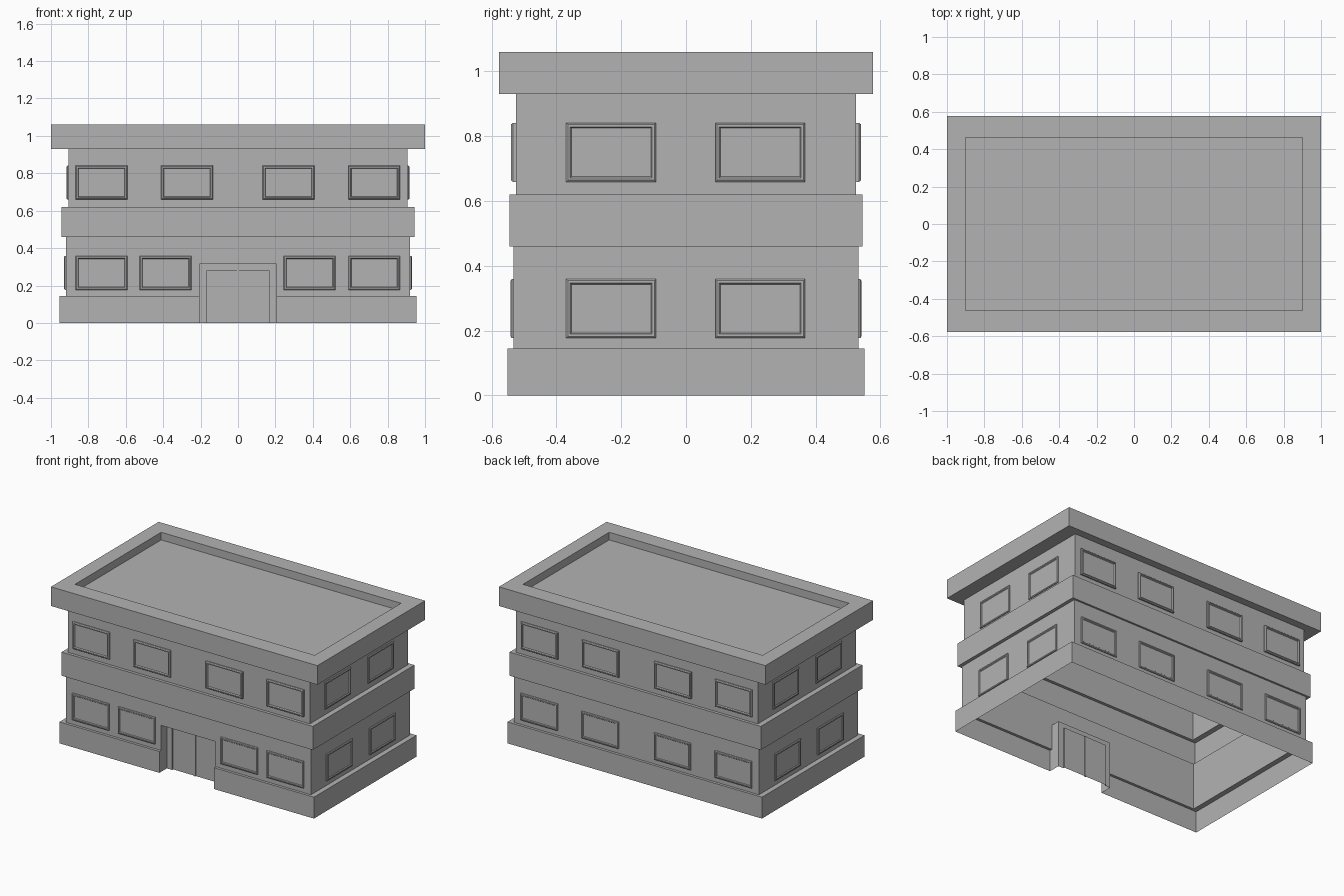
import bpy, bmesh, math
from mathutils import Matrix, Vector

cube = bpy.data.objects.get("Cube")
if cube:
    bpy.data.objects.remove(cube, do_unlink=True)

GREY = (0.45, 0.45, 0.45, 1.0)
mat = bpy.data.materials.new("plain_grey")
mat.use_nodes = True
mat.diffuse_color = GREY
mat.node_tree.nodes["Principled BSDF"].inputs["Base Color"].default_value = GREY


def finish(name, bm, matrix=None, fix_normals=False):
    bmesh.ops.remove_doubles(bm, verts=bm.verts, dist=0.0001)
    if fix_normals:
        bmesh.ops.recalc_face_normals(bm, faces=bm.faces)
    mesh = bpy.data.meshes.new(name)
    bm.to_mesh(mesh)
    bm.free()
    mesh.materials.append(mat)
    obj = bpy.data.objects.new(name, mesh)
    bpy.context.collection.objects.link(obj)
    if matrix:
        obj.matrix_world = matrix
    return obj


def quad(bm, *points):
    return bm.faces.new([bm.verts.new(p) for p in points])


def rect_face(bm, x0, x1, z0, z1, y=0.0):
    """Upright rectangle facing -y."""
    return quad(bm, (x0, y, z0), (x1, y, z0), (x1, y, z1), (x0, y, z1))


def inset(bm, face, thickness, depth):
    bmesh.ops.inset_individual(bm, faces=[face], thickness=thickness, depth=depth)


# Building shell: stepped rings, open underneath, with a doorway left in the front
DOOR_X, DOOR_Z, DOOR_Y = 0.205, 0.315, -0.47
rings = [  # half width, half depth, height
    (0.955, 0.55, 0), (0.955, 0.55, 0.145),
    (0.92, 0.532, 0.145), (0.92, 0.532, DOOR_Z), (0.92, 0.532, 0.46),
    (0.943, 0.545, 0.46), (0.943, 0.545, 0.62),
    (0.907, 0.525, 0.62), (0.907, 0.525, 0.93),
    (1, 0.577, 0.93), (1, 0.577, 1.06),
    (0.9, 0.462, 1.06), (0.9, 0.462, 1.008),
]


def ring_points(hx, hy, z):
    return [Vector(p) for p in ((-hx, -hy, z), (-DOOR_X, -hy, z), (DOOR_X, -hy, z),
                                (hx, -hy, z), (hx, hy, z), (-hx, hy, z))]


bm = bmesh.new()
for lower, upper in zip(rings, rings[1:]):
    a, b = ring_points(*lower), ring_points(*upper)
    for i in range(6):
        j = (i + 1) % 6
        if i == 1 and upper[2] <= DOOR_Z:
            continue
        quad(bm, a[i], a[j], b[j], b[i])
bm.faces.new([bm.verts.new(p) for p in ring_points(*rings[-1])])

# Doorway jambs and head
for side in (-1, 1):
    x = side * DOOR_X
    for (_, hy, z0), (_, _, z1) in ((rings[0], rings[1]), (rings[2], rings[3])):
        pts = [(x, -hy, z0), (x, DOOR_Y, z0), (x, DOOR_Y, z1), (x, -hy, z1)]
        quad(bm, *(pts if side < 0 else pts[::-1]))
wall_y = -rings[3][1]
quad(bm, (-DOOR_X, wall_y, DOOR_Z), (-DOOR_X, DOOR_Y, DOOR_Z),
     (DOOR_X, DOOR_Y, DOOR_Z), (DOOR_X, wall_y, DOOR_Z))
bmesh.ops.remove_doubles(bm, verts=bm.verts, dist=0.0001)
bmesh.ops.dissolve_limit(bm, angle_limit=math.radians(1), verts=bm.verts, edges=bm.edges)
finish("building_shell", bm)

# Door frame: face strips and returns around the leaves
LEAF_X, LEAF_Z, LEAF_Y = 0.165, 0.28, DOOR_Y + 0.01
bm = bmesh.new()
for x0, x1 in ((-DOOR_X, -LEAF_X), (LEAF_X, DOOR_X)):
    rect_face(bm, x0, x1, 0, DOOR_Z, DOOR_Y)
rect_face(bm, -LEAF_X, LEAF_X, LEAF_Z, DOOR_Z, DOOR_Y)
for s in (-1, 1):
    x = s * LEAF_X
    pts = [(x, DOOR_Y, 0), (x, LEAF_Y, 0), (x, LEAF_Y, LEAF_Z), (x, DOOR_Y, LEAF_Z)]
    quad(bm, *(pts if s < 0 else pts[::-1]))
quad(bm, (-LEAF_X, DOOR_Y, LEAF_Z), (-LEAF_X, LEAF_Y, LEAF_Z),
     (LEAF_X, LEAF_Y, LEAF_Z), (LEAF_X, DOOR_Y, LEAF_Z))
finish("door_frame", bm)

# Door leaves with upper and lower panels
for name, x0, x1 in (("right_door_leaf", -LEAF_X, -0.006), ("left_door_leaf", 0.006, LEAF_X)):
    bm = bmesh.new()
    for z0, z1 in ((0, 0.215), (0.215, LEAF_Z)):
        inset(bm, rect_face(bm, x0, x1, z0, z1, LEAF_Y), 0.008, -0.004)
    finish(name, bm)

# Meeting strip between the leaves
bm = bmesh.new()
bmesh.ops.create_cube(bm, size=1, matrix=Matrix.Translation((0, LEAF_Y, LEAF_Z / 2))
                      @ Matrix.Diagonal((0.012, 0.012, LEAF_Z, 1)))
finish("door_meeting_strip", bm)

# Windows: raised chamfered frame, sunk sash and four panes
WIN_W, WIN_H, BAR = 0.277, 0.182, 0.006


def window(name, matrix, out):
    bm = bmesh.new()
    w, h = WIN_W / 2, WIN_H / 2
    loops = [(0, 0), (0, -out * 0.6), (0.005, -out), (0.012, -out), (0.016, -out * 0.45)]
    corners = [[(-w + i, y, -h + i), (w - i, y, -h + i), (w - i, y, h - i), (-w + i, y, h - i)]
               for i, y in loops]
    for a, b in zip(corners, corners[1:]):
        for i in range(4):
            j = (i + 1) % 4
            quad(bm, a[i], a[j], b[j], b[i])
    i, y = loops[-1]
    for x0, x1 in ((-w + i, 0), (0, w - i)):
        for z0, z1 in ((-h + i, 0), (0, h - i)):
            inset(bm, rect_face(bm, x0, x1, z0, z1, y), BAR, -0.002)
    finish(name, bm, matrix)


LOW_Z, HIGH_Z = 0.268, 0.75
even_x = (-0.73, -0.273, 0.27, 0.728)
front_low_x = (-0.73, -0.387, 0.383, 0.728)
side_y = (-0.231, 0.229)
for floor, z, hx, hy, front_x, out in (
        ("lower", LOW_Z, 0.92, 0.532, front_low_x, 0.009),
        ("upper", HIGH_Z, 0.907, 0.525, even_x, 0.015)):
    for n, x in enumerate(front_x, 1):
        window(f"{floor}_front_window_{n}", Matrix.Translation((x, -hy, z)), out)
    for n, x in enumerate(even_x, 1):
        window(f"{floor}_back_window_{n}",
               Matrix.Translation((x, hy, z)) @ Matrix.Rotation(math.pi, 4, "Z"), out)
    for side, s in (("left", 1), ("right", -1)):
        for n, y in enumerate(side_y, 1):
            window(f"{floor}_{side}_window_{n}", Matrix.Translation((s * hx, y, z))
                   @ Matrix.Rotation(s * math.pi / 2, 4, "Z"), 0.009)
